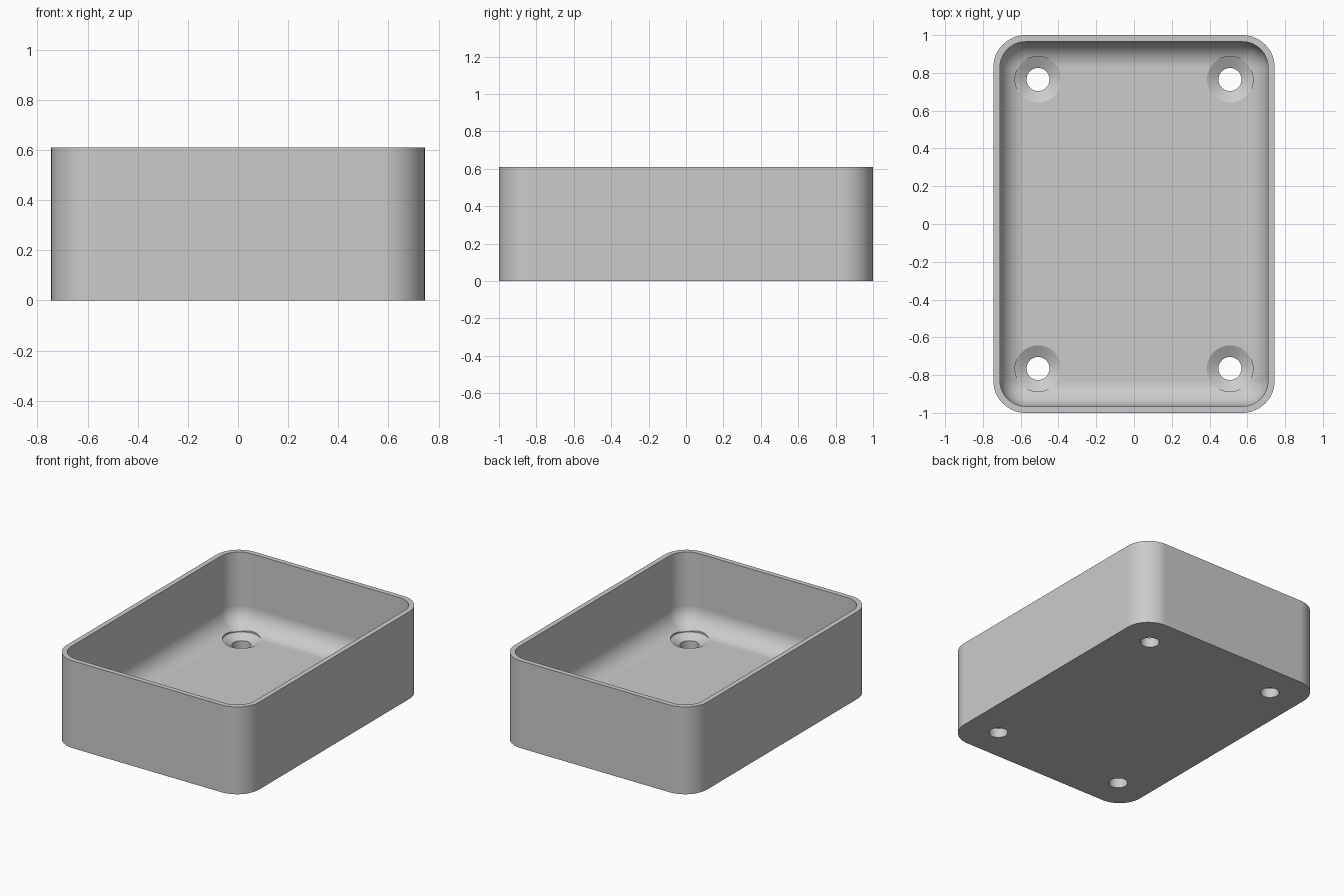
import bpy, bmesh, math

W, L, H = 1.49, 2.0, 0.61        # outer size
WALL, FLOOR = 0.035, 0.1
CORNER, FILLET = 0.172, 0.136
SEG = 16                         # segments per quarter round

old = bpy.data.objects.get("Cube")
if old:
    bpy.data.objects.remove(old, do_unlink=True)

grey = bpy.data.materials.new("plain grey")
grey.use_nodes = True
colour = (0.6, 0.6, 0.6, 1)
grey.diffuse_color = colour
grey.node_tree.nodes["Principled BSDF"].inputs["Base Color"].default_value = colour


def make_object(name, bm):
    bmesh.ops.recalc_face_normals(bm, faces=bm.faces)
    mesh = bpy.data.meshes.new(name)
    bm.to_mesh(mesh)
    bm.free()
    mesh.materials.append(grey)
    obj = bpy.data.objects.new(name, mesh)
    bpy.context.collection.objects.link(obj)
    return obj


def skin(bm, rings):
    """Bridge a stack of equal rings and cap both ends."""
    loops = [[bm.verts.new(p) for p in ring] for ring in rings]
    n = len(loops[0])
    for a, b in zip(loops, loops[1:]):
        for i in range(n):
            j = (i + 1) % n
            bm.faces.new((a[i], a[j], b[j], b[i]))
    bm.faces.new(loops[0])
    bm.faces.new(loops[-1])


def rounded_ring(inset, z):
    """Rounded rectangle, moved inwards from the outer outline."""
    r = CORNER - inset
    cx, cy = W / 2 - CORNER, L / 2 - CORNER
    pts = []
    for q, (sx, sy) in enumerate(((1, 1), (-1, 1), (-1, -1), (1, -1))):
        for k in range(SEG + 1):
            a = (q + k / SEG) * math.pi / 2
            pts.append((sx * cx + r * math.cos(a), sy * cy + r * math.sin(a), z))
    return pts


def round_ring(x, y, r, z, n=48):
    return [(x + r * math.cos(math.tau * i / n), y + r * math.sin(math.tau * i / n), z)
            for i in range(n)]


# Tray: outer wall, flat rim, inner wall, rounded transition to the floor
rings = [rounded_ring(0, 0), rounded_ring(0, H), rounded_ring(WALL, H)]
for k in range(SEG + 1):
    a = k / SEG * math.pi / 2
    rings.append(rounded_ring(WALL + FILLET * (1 - math.cos(a)),
                              FLOOR + FILLET * (1 - math.sin(a))))
bm = bmesh.new()
skin(bm, rings)
tray = make_object("tray", bm)

# Countersunk screw holes, one near each corner
bm = bmesh.new()
hole_profile = ((0.061, -0.1), (0.061, 0.067), (0.122, FLOOR), (0.122, 0.3))
for sx in (-1, 1):
    for sy in (-1, 1):
        skin(bm, [round_ring(sx * 0.508, sy * 0.765, r, z) for r, z in hole_profile])
cutter = make_object("screw_hole_cutter", bm)
cutter.hide_render = True

cut = tray.modifiers.new("screw holes", "BOOLEAN")
cut.operation = "DIFFERENCE"
cut.solver = "EXACT"
cut.object = cutter

bpy.ops.object.select_all(action="DESELECT")
tray.select_set(True)
bpy.context.view_layer.objects.active = tray
bpy.ops.object.modifier_apply(modifier=cut.name)
bpy.data.objects.remove(cutter, do_unlink=True)

# Smooth rounds, crisp edges, flat large faces
bpy.ops.object.shade_smooth_by_angle(angle=math.radians(25))
weighted = tray.modifiers.new("flat large faces", "WEIGHTED_NORMAL")
weighted.keep_sharp = True
